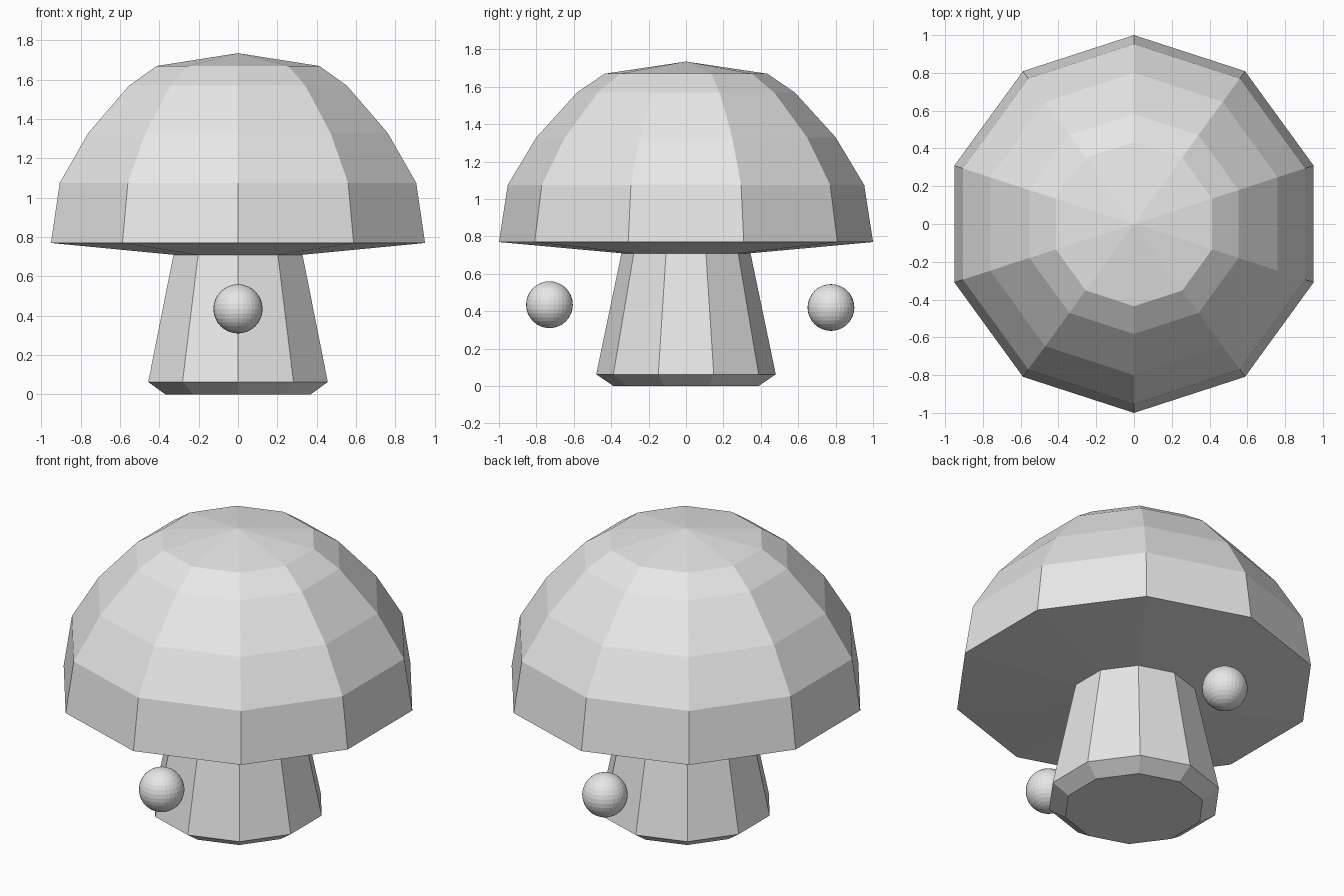
import bpy
import bmesh
from math import cos, sin, pi

SIDES = 10

default = bpy.data.objects.get("Cube")
if default:
    bpy.data.objects.remove(default, do_unlink=True)

# One plain grey for everything
grey = bpy.data.materials.new("plain_grey")
grey.use_nodes = True
grey.diffuse_color = (0.8, 0.8, 0.8, 1)
grey.node_tree.nodes["Principled BSDF"].inputs["Base Color"].default_value = (0.8, 0.8, 0.8, 1)


def add_object(name, bm):
    """Turn a bmesh into a flat-shaded grey object."""
    mesh = bpy.data.meshes.new(name)
    bm.to_mesh(mesh)
    bm.free()
    mesh.materials.append(grey)
    obj = bpy.data.objects.new(name, mesh)
    bpy.context.collection.objects.link(obj)
    return obj


def lathe(name, profile):
    """Ten-sided turning of (radius, height) points, listed from bottom to top."""
    bm = bmesh.new()
    rings = []
    for r, z in profile:
        if r == 0:
            rings.append([bm.verts.new((0, 0, z))] * SIDES)
        else:
            angles = [pi / 2 + 2 * pi * i / SIDES for i in range(SIDES)]
            rings.append([bm.verts.new((r * cos(a), r * sin(a), z)) for a in angles])
    for low, high in zip(rings, rings[1:]):
        for i in range(SIDES):
            j = (i + 1) % SIDES
            corners = dict.fromkeys((low[i], low[j], high[j], high[i]))
            bm.faces.new(list(corners))
    return add_object(name, bm)


# Domed cap with a shallow underside that meets the stem
lathe("cap", [(0.345, 0.71), (1, 0.77), (0.953, 1.075), (0.8, 1.33),
              (0.582, 1.57), (0.435, 1.67), (0, 1.735)])

# Tapered stem with a bevelled foot
lathe("stem", [(0, 0), (0.388, 0), (0.48, 0.063), (0.345, 0.71)])

# Two small balls floating in front of and behind the stem
for name, y, z in (("front_ball", -0.73, 0.435), ("back_ball", 0.775, 0.42)):
    ball = bmesh.new()
    bmesh.ops.create_uvsphere(ball, u_segments=32, v_segments=16, radius=0.125)
    add_object(name, ball).location = (0, y, z)
